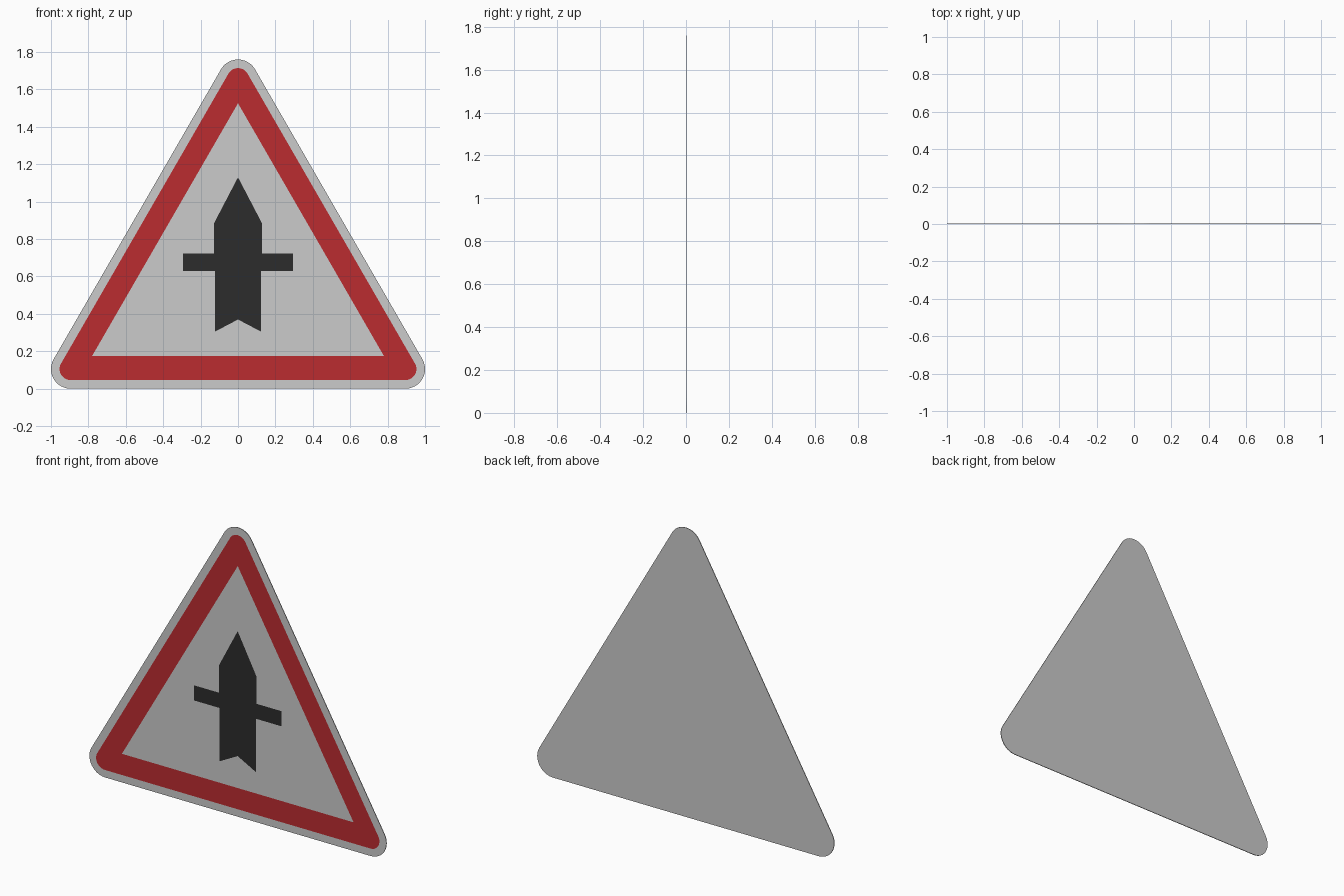
import bpy, bmesh
from math import sin, cos, radians

if "Cube" in bpy.data.objects:
    bpy.data.objects.remove(bpy.data.objects["Cube"])

# centres of the three rounded corners, with the angle each arc starts at
CORNERS = [(-0.895, 0.105, 150), (0.895, 0.105, 270), (0, 1.655, 30)]


def arc(corner, r, n=12):
    x, z, a = corner
    return [(x + r * cos(radians(a + 120 * i / n)),
             z + r * sin(radians(a + 120 * i / n))) for i in range(n + 1)]


def sheet(name, polys, y, depth=0, color=None):
    """Flat polygons in the x-z plane facing -y, optionally extruded backwards."""
    bm = bmesh.new()
    for p in polys:
        bm.faces.new([bm.verts.new((x, y, z)) for x, z in p])
    bmesh.ops.remove_doubles(bm, verts=bm.verts, dist=1e-5)
    if depth:
        front = bm.faces[:]
        new = bmesh.ops.extrude_face_region(bm, geom=front, use_keep_orig=True)
        moved = [v for v in new["geom"] if isinstance(v, bmesh.types.BMVert)]
        bmesh.ops.translate(bm, verts=moved, vec=(0, depth, 0))
        bmesh.ops.recalc_face_normals(bm, faces=bm.faces)
    me = bpy.data.meshes.new(name)
    bm.to_mesh(me)
    bm.free()
    ob = bpy.data.objects.new(name, me)
    bpy.context.collection.objects.link(ob)
    if color:
        mat = bpy.data.materials.new(name + "_paint")
        mat.diffuse_color = color
        mat.use_nodes = True
        mat.node_tree.nodes["Principled BSDF"].inputs["Base Color"].default_value = mat.diffuse_color
        me.materials.append(mat)
    return ob


# grey rounded plate
sheet("sign_plate", [[p for c in CORNERS for p in arc(c, 0.105)]], -0.001, 0.004)

# red border: rounded outside, sharp triangle inside
arcs = [arc(c, 0.059) for c in CORNERS]
inner = [(-0.78, 0.175), (0.78, 0.175), (0, 1.526)]
border = []
for k in range(3):
    j = (k + 1) % 3
    border.append(arcs[k] + [inner[k]])
    border.append([arcs[k][-1], arcs[j][0], inner[j], inner[k]])
sheet("red_border", border, -0.0025, color=(0.5, 0.025, 0.03, 1))

# black junction symbol, mirrored from its right half
half = [(0.123, 0.305), (0.123, 0.63), (0.295, 0.63), (0.295, 0.722),
        (0.127, 0.722), (0.127, 0.887)]
symbol = [(0, 0.37)] + half + [(0, 1.13)] + [(-x, z) for x, z in reversed(half)]
sheet("junction_symbol", [symbol], -0.003, color=(0.025, 0.025, 0.025, 1))
